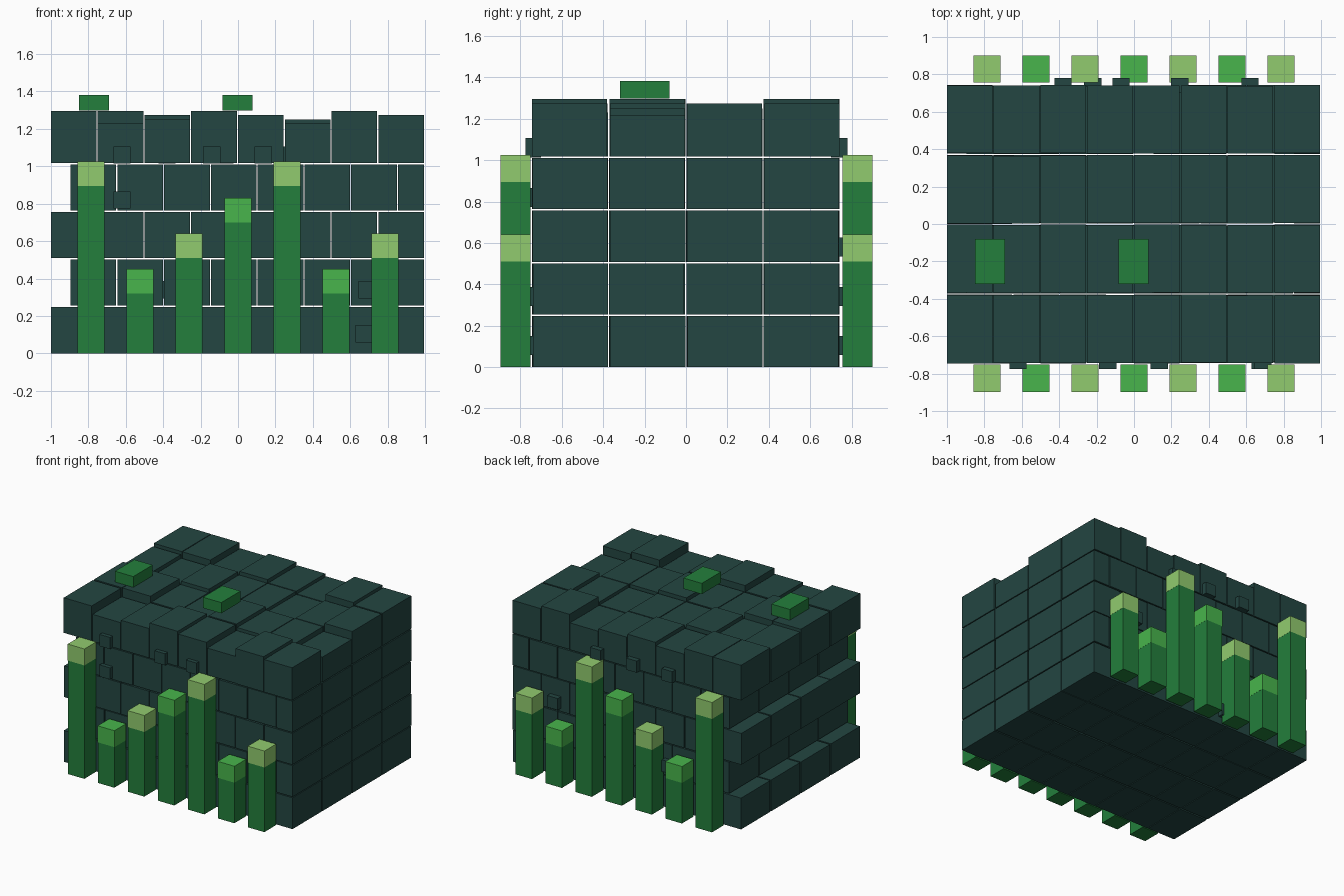
import bpy, bmesh, random

if "Cube" in bpy.data.objects:
    bpy.data.objects.remove(bpy.data.objects["Cube"])

random.seed(4)


def material(name, rgb):
    m = bpy.data.materials.new(name)
    m.diffuse_color = (*rgb, 1)
    m.use_nodes = True
    m.node_tree.nodes["Principled BSDF"].inputs["Base Color"].default_value = m.diffuse_color
    return m


STONE = material("dark teal stone", (0.017, 0.061, 0.054))
STALK = material("stalk green", (0.017, 0.212, 0.045))
FRESH = material("fresh green", (0.065, 0.462, 0.072))
PALE = material("pale green", (0.283, 0.597, 0.156))


def boxes(name, bounds, mat):
    """One object made of boxes given as (x0, x1, y0, y1, z0, z1)."""
    bm = bmesh.new()
    for x0, x1, y0, y1, z0, z1 in bounds:
        verts = bmesh.ops.create_cube(bm, size=1)["verts"]
        for v in verts:
            v.co = (x1 if v.co.x > 0 else x0,
                    y1 if v.co.y > 0 else y0,
                    z1 if v.co.z > 0 else z0)
    mesh = bpy.data.meshes.new(name)
    bm.to_mesh(mesh)
    bm.free()
    mesh.materials.append(mat)
    ob = bpy.data.objects.new(name, mesh)
    bpy.context.collection.objects.link(ob)
    return ob


# Stone courses: odd courses are shifted like brickwork, the top one is uneven
TOPS = [
    [1.295, 1.23, 1.25, 1.295, 1.275, 1.23, 1.295, 1.275],
    [1.295, 1.295, 1.25, 1.25, 1.275, 1.25, 1.25, 1.215],
    [1.275, 1.25, 1.275, 1.25, 1.25, 1.23, 1.25, 1.275],
    [1.295, 1.295, 1.25, 1.275, 1.25, 1.23, 1.295, 1.275],
]
PITCH_X, PITCH_Y, PITCH_Z = 0.25, 0.373, 0.2545
for course in range(5):
    blocks = []
    start = -0.895 if course % 2 else -1.0
    for row in range(4):
        y0 = -0.745 + row * PITCH_Y
        for col in range(8):
            x0 = start + col * PITCH_X
            x1 = min(x0 + PITCH_X - 0.006, 0.995)
            z0 = course * PITCH_Z
            z1 = TOPS[row][col] if course == 4 else z0 + 0.247
            jitter = random.uniform(0, 0.006)
            blocks.append((x0, x1, y0 + jitter, y0 + PITCH_Y - 0.010 + jitter, z0, z1))
    boxes(f"stone_course_{course + 1}", blocks, STONE)

# Small stone knobs on the front and back walls
H = 0.046
front = [(-0.62, 1.06), (-0.14, 1.06), (0.135, 1.06), (-0.62, 0.82), (0.69, 0.34), (0.675, 0.105)]
back = [(-0.38, 1.06), (-0.07, 1.06), (0.245, 1.06), (0.62, 0.58), (-0.38, 0.34), (-0.22, 0.105)]
boxes("front_knobs", [(x - H, x + H, -0.775, -0.70, z - H, z + H) for x, z in front], STONE)
boxes("back_knobs", [(x - H, x + H, 0.70, 0.78, z - H, z + H) for x, z in back], STONE)

# Square stalks with coloured tips along the front and back
HEIGHTS = [1.025, 0.45, 0.64, 0.83, 1.025, 0.45, 0.64]
for side, y0, y1 in (("front", -0.897, -0.752), ("back", 0.757, 0.902)):
    for i, h in enumerate(HEIGHTS):
        x = (i - 3) * 0.262
        base = h - 0.13
        boxes(f"{side}_stalk_{i + 1}", [(x - 0.072, x + 0.072, y0, y1, 0, base)], STALK)
        boxes(f"{side}_stalk_tip_{i + 1}", [(x - 0.073, x + 0.073, y0, y1, base, h)],
              FRESH if i % 2 else PALE)

# Leaf tufts lying on the roof
for i, x in enumerate((-0.77, -0.002)):
    boxes(f"roof_leaf_{i + 1}", [(x - 0.08, x + 0.08, -0.32, -0.08, 1.297, 1.382)], STALK)
